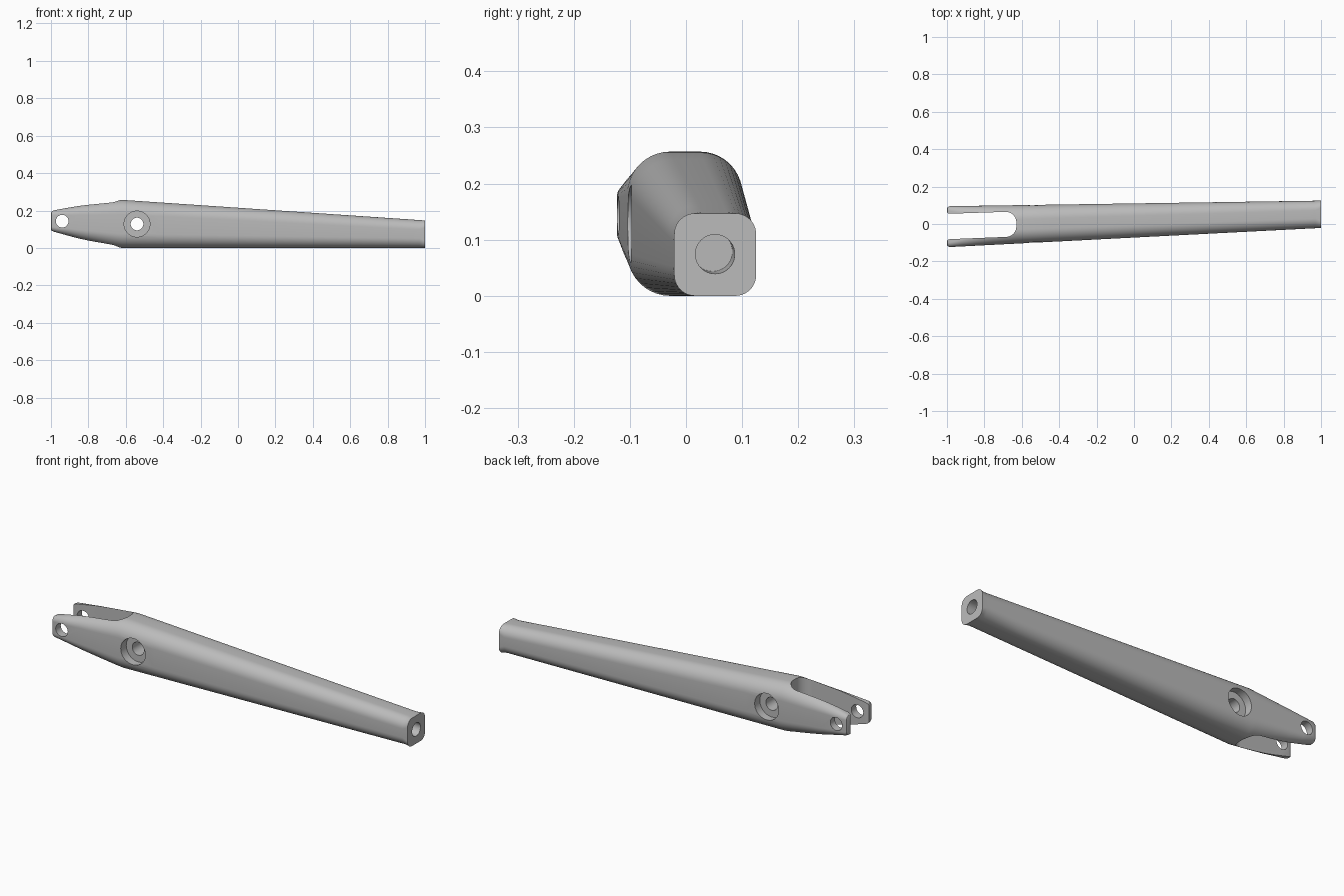
import bpy, bmesh, math
from mathutils import Vector

if "Cube" in bpy.data.objects:
    bpy.data.objects.remove(bpy.data.objects["Cube"])

grey = bpy.data.materials.new("grey metal")
grey.diffuse_color = (0.5, 0.5, 0.5, 1)
grey.use_nodes = True
grey.node_tree.nodes["Principled BSDF"].inputs["Base Color"].default_value = grey.diffuse_color


def make_object(name, bm):
    bmesh.ops.recalc_face_normals(bm, faces=bm.faces)
    me = bpy.data.meshes.new(name)
    bm.to_mesh(me)
    bm.free()
    me.materials.append(grey)
    ob = bpy.data.objects.new(name, me)
    bpy.context.collection.objects.link(ob)
    return ob


def arc(cx, cy, r, a0, a1, n=10):
    return [(cx + r * math.cos(math.radians(a0 + (a1 - a0) * i / n)),
             cy + r * math.sin(math.radians(a0 + (a1 - a0) * i / n))) for i in range(n + 1)]


def skin(bm, rings):
    """Join a row of equal closed rings and cap both ends."""
    rows = [[bm.verts.new(p) for p in ring] for ring in rings]
    n = len(rows[0])
    for a, b in zip(rows, rows[1:]):
        for i in range(n):
            bm.faces.new((a[i], a[(i + 1) % n], b[(i + 1) % n], b[i]))
    bm.faces.new(rows[0])
    bm.faces.new(rows[-1])


def section(x, z0, z1, r, inset=0.0):
    """Rounded rectangle across the arm; the sides taper evenly along x."""
    y0 = -0.0725 + 0.0515 * x + inset
    y1 = 0.11 + 0.015 * x - inset
    pts = (arc(y1 - r, z1 - r, r, 0, 90) + arc(y0 + r, z1 - r, r, 90, 180)
           + arc(y0 + r, z0 + r, r, 180, 270) + arc(y1 - r, z0 + r, r, 270, 360))
    return [(x, y, z) for y, z in pts]


# Arm body: curved fork end, then a long straight taper
rings = [section(-1.0, 0.098, 0.188, 0.018, 0.012),
         section(-0.996, 0.092, 0.195, 0.021, 0.005),
         section(-0.985, 0.087, 0.201, 0.025)]
for x, z0, z1, r in [(-0.92, 0.069, 0.213, 0.037), (-0.84, 0.047, 0.227, 0.05),
                     (-0.76, 0.028, 0.239, 0.062), (-0.69, 0.013, 0.249, 0.07),
                     (-0.65, 0.005, 0.254, 0.074), (-0.62, 0.0, 0.257, 0.076)]:
    rings.append(section(x, z0, z1, r))
for i in range(1, 9):
    t = i / 8
    rings.append(section(-0.62 + 1.59 * t, 0, 0.257 - 0.108 * t, 0.076 - 0.024 * t))
rings.append(section(0.985, 0, 0.148, 0.046))
rings.append(section(1.0, 0, 0.147, 0.037))
bm = bmesh.new()
skin(bm, rings)
arm = make_object("forked_arm", bm)


def cut(name, bm):
    cutter = make_object(name, bm)
    cutter.hide_render = True
    cutter.hide_viewport = True
    mod = arm.modifiers.new(name, 'BOOLEAN')
    mod.operation = 'DIFFERENCE'
    mod.solver = 'EXACT'
    mod.object = cutter


def cut_cylinder(name, a, b, r, n=40):
    a, b = Vector(a), Vector(b)
    d = (b - a).normalized()
    u = d.orthogonal().normalized()
    v = d.cross(u)
    bm = bmesh.new()
    skin(bm, [[p + u * cx + v * cy for cx, cy in arc(0, 0, r, 0, 360, n)[:-1]] for p in (a, b)])
    cut(name, bm)


# Fork slot with rounded inner corners and softened mouth
profile = ([(-1.1, -0.092), (-1.002, -0.092), (-0.996, -0.085), (-0.985, -0.081)]
           + arc(-0.685, -0.013, 0.056, -90, 0) + arc(-0.685, 0.009, 0.056, 0, 90)
           + [(-0.985, 0.055), (-0.996, 0.058), (-1.002, 0.065), (-1.1, 0.065)])
bm = bmesh.new()
skin(bm, [[(x, y, z) for x, y in profile] for z in (-0.1, 0.4)])
cut("slot_cutter", bm)

# Pin hole through both prongs, pivot hole with a counterbore on each side
cut_cylinder("pin_hole_cutter", (-0.94, -0.3, 0.143), (-0.94, 0.3, 0.143), 0.034)
cut_cylinder("pivot_hole_cutter", (-0.54, -0.3, 0.128), (-0.54, 0.3, 0.128), 0.034)
for name, y0, y1 in (("front", -0.3, -0.058), ("back", 0.06, 0.3)):
    cut_cylinder(name + "_counterbore_cutter", (-0.54, y0, 0.128), (-0.54, y1, 0.128), 0.069)

# Blind socket in the narrow end, running along the arm
cut_cylinder("end_socket_cutter", (1.05, 0.0535, 0.0725), (0.88, 0.0478, 0.0785), 0.035)

# Bake the cuts and smooth the rounded sides
bpy.context.view_layer.objects.active = arm
arm.select_set(True)
for mod in list(arm.modifiers):
    bpy.ops.object.modifier_apply(modifier=mod.name)
for ob in list(bpy.data.objects):
    if ob is not arm:
        bpy.data.objects.remove(ob)
bpy.ops.object.shade_smooth_by_angle(angle=math.radians(30))
